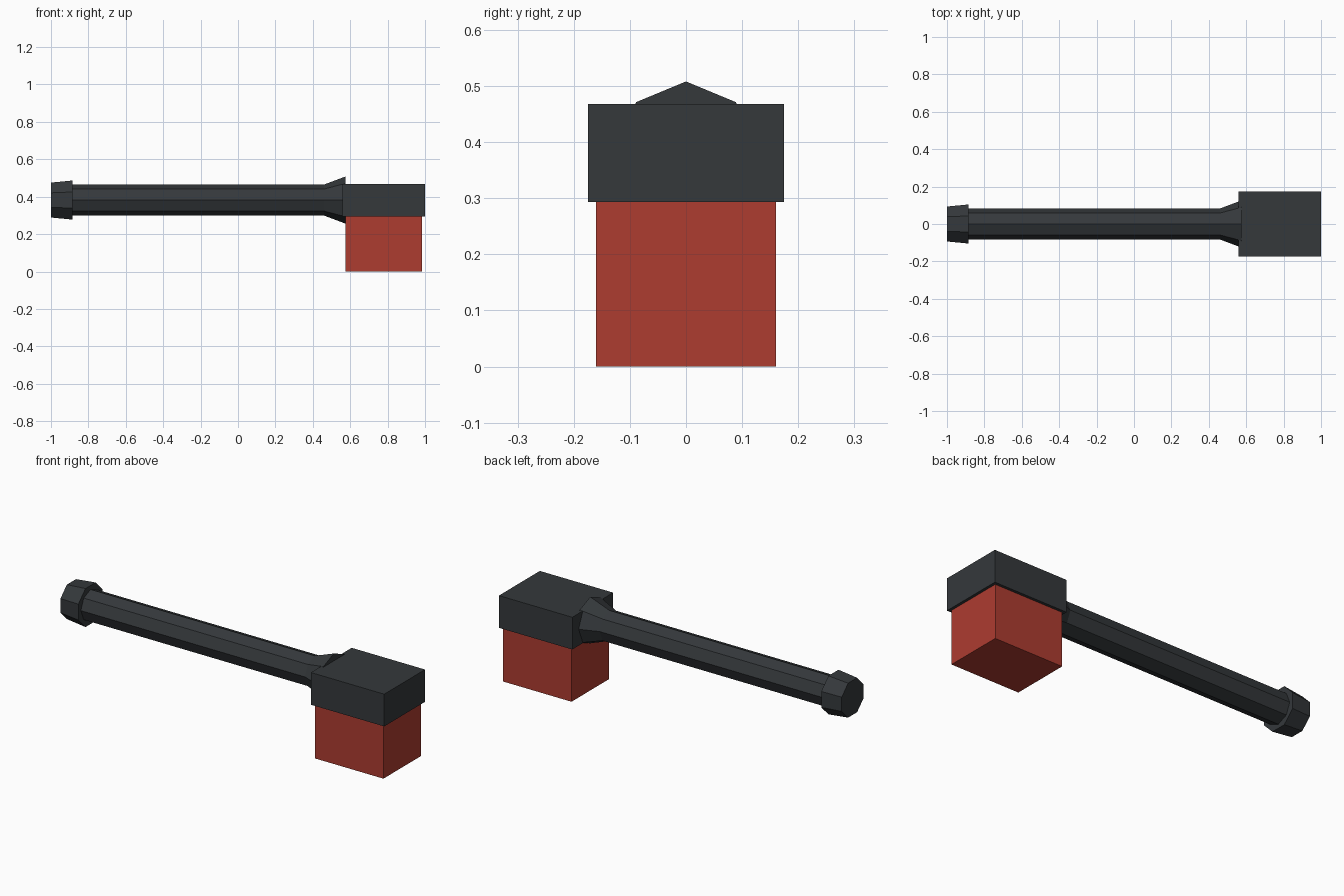
import bpy, bmesh, math

if "Cube" in bpy.data.objects:
    bpy.data.objects.remove(bpy.data.objects["Cube"])

def material(name, rgb):
    m = bpy.data.materials.new(name)
    m.diffuse_color = (*rgb, 1)
    m.use_nodes = True
    m.node_tree.nodes["Principled BSDF"].inputs["Base Color"].default_value = m.diffuse_color
    return m

dark = material("dark_grey", (0.035, 0.04, 0.044))
red = material("red", (0.42, 0.045, 0.03))
AXIS_Z = 0.382

def finish(bm, name, mat):
    bmesh.ops.recalc_face_normals(bm, faces=bm.faces[:])
    me = bpy.data.meshes.new(name)
    bm.to_mesh(me)
    bm.free()
    me.materials.append(mat)
    ob = bpy.data.objects.new(name, me)
    bpy.context.collection.objects.link(ob)

def box(name, x0, x1, half_y, z0, z1, mat):
    bm = bmesh.new()
    bmesh.ops.create_cube(bm, size=1)
    for v in bm.verts:
        v.co = ((x0 + x1) / 2 + v.co.x * (x1 - x0), v.co.y * 2 * half_y,
                (z0 + z1) / 2 + v.co.z * (z1 - z0))
    finish(bm, name, mat)

def octagon_bar(name, profile, turn, mat):
    """Closed eight-sided bar along x through (x, radius) sections."""
    bm = bmesh.new()
    rings = []
    for x, r in profile:
        angles = [turn + i * math.pi / 4 for i in range(8)]
        rings.append([bm.verts.new((x, r * math.sin(a), AXIS_Z + r * math.cos(a)))
                      for a in angles])
    for a, b in zip(rings, rings[1:]):
        for i in range(8):
            j = (i + 1) % 8
            bm.faces.new((a[i], a[j], b[j], b[i]))
    bm.faces.new(rings[0])
    bm.faces.new(rings[-1])
    finish(bm, name, mat)

# Head: dark cap over a red block
box("head_cap", 0.56, 1.0, 0.175, 0.293, 0.468, dark)
box("head_block", 0.575, 0.985, 0.16, 0.0, 0.293, red)

# Handle with a flared neck, and the tapered end knob
octagon_bar("handle", [(-0.97, 0.083), (0.46, 0.083), (0.575, 0.126)], 0, dark)
octagon_bar("end_knob", [(-1.0, 0.101), (-0.885, 0.113)], math.pi / 8, dark)
